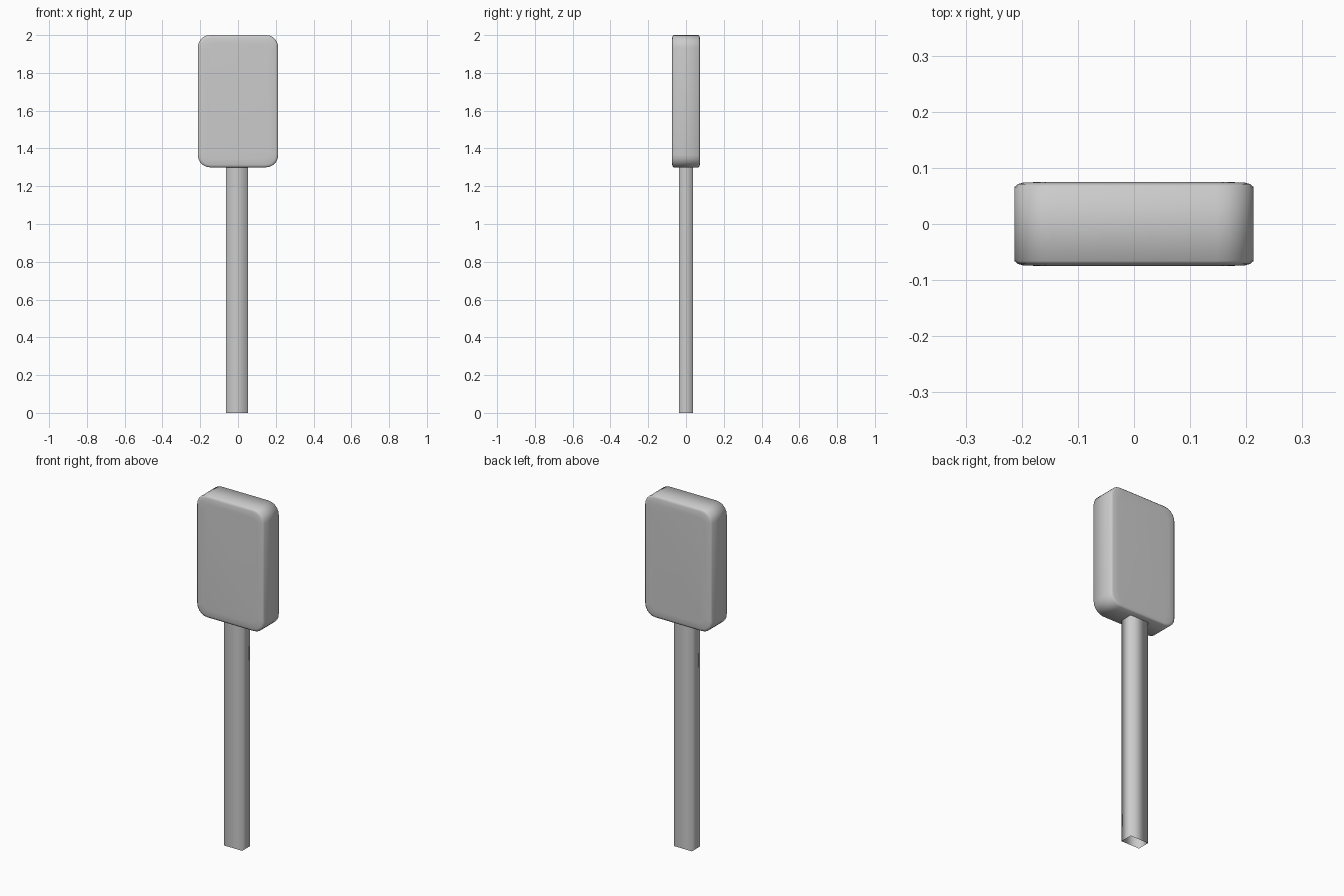
import bpy, math

if "Cube" in bpy.data.objects:
    bpy.data.objects.remove(bpy.data.objects["Cube"])


def rounded_rect(hx, hz, r, seg=5):
    pts = []
    for sx, sz, a0 in ((1, 1, 0), (-1, 1, 90), (-1, -1, 180), (1, -1, 270)):
        for i in range(seg + 1):
            a = math.radians(a0 + 90 * i / seg)
            pts.append((sx * (hx - r) + r * math.cos(a), sz * (hz - r) + r * math.sin(a)))
    return pts


def loft(name, loops, caps):
    n = len(loops[0])
    verts = [v for loop in loops for v in loop]
    faces = [(k * n + i, k * n + (i + 1) % n, (k + 1) * n + (i + 1) % n, (k + 1) * n + i)
             for k in range(len(loops) - 1) for i in range(n)]
    if caps:
        faces.append(tuple(reversed(range(n))))
        faces.append(tuple(range(len(verts) - n, len(verts))))
    mesh = bpy.data.meshes.new(name)
    mesh.from_pydata(verts, [], faces)
    for p in mesh.polygons:
        p.use_smooth = True
    ob = bpy.data.objects.new(name, mesh)
    bpy.context.collection.objects.link(ob)
    return ob


# Paddle head: rounded slab with softly eased front and back rims (y, inset)
rim = [(0.075, 0.045), (0.0735, 0.014), (0.071, 0.006), (0.066, 0.0)]
profile = rim + [(-y, d) for y, d in reversed(rim)]
head_loops = [[(x, y, 1.65 + z) for x, z in rounded_rect(0.213 - d, 0.35 - d, 0.065 - d * 0.6)]
              for y, d in profile]
loft("head", head_loops, True)

# Handle: smooth-shaded rectangular tube, open at the bottom
section = [(-0.063, -0.036), (0.052, -0.036), (0.052, 0.036), (-0.063, 0.036)]
loft("handle", [[(x, y, z) for x, y in section] for z in (0.0, 1.3)], False)
